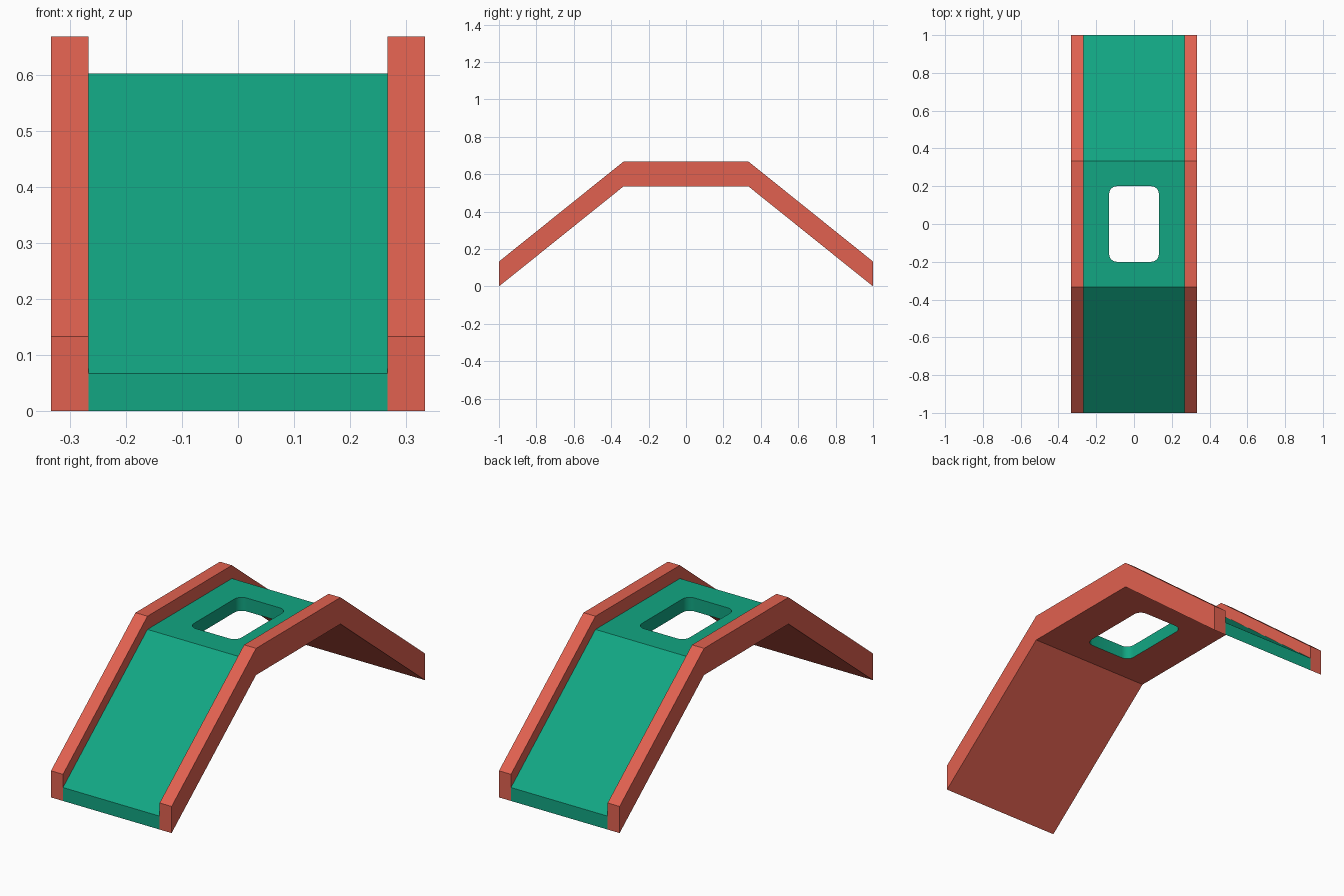
import bpy, bmesh

cube = bpy.data.objects.get("Cube")
if cube:
    bpy.data.objects.remove(cube, do_unlink=True)


def make_material(name, color):
    mat = bpy.data.materials.new(name)
    mat.use_nodes = True
    mat.diffuse_color = color
    mat.node_tree.nodes["Principled BSDF"].inputs["Base Color"].default_value = color
    return mat


green = make_material("green", (0.006, 0.38, 0.225, 1))
red = make_material("coral red", (0.75, 0.12, 0.08, 1))

HALF, FLAT, RISE = 1.0, 1 / 3, 0.535     # half length, half platform, underside height
OUTER, INNER = 1 / 3, 0.267              # rail outer and inner x


def finish(name, bm, mats):
    bmesh.ops.recalc_face_normals(bm, faces=bm.faces)
    mesh = bpy.data.meshes.new(name)
    bm.to_mesh(mesh)
    bm.free()
    obj = bpy.data.objects.new(name, mesh)
    bpy.context.collection.objects.link(obj)
    for mat in mats:
        mesh.materials.append(mat)
    return obj


def arch(name, x0, x1, thick, mats):
    """Ramp, platform, ramp: a bent strip of constant vertical thickness."""
    path = [(-HALF, 0), (-FLAT, RISE), (FLAT, RISE), (HALF, 0)]
    outline = path + [(y, z + thick) for y, z in reversed(path)]
    bm = bmesh.new()
    face = bm.faces.new([bm.verts.new((x0, y, z)) for y, z in outline])
    ext = bmesh.ops.extrude_face_region(bm, geom=[face])
    moved = [g for g in ext["geom"] if isinstance(g, bmesh.types.BMVert)]
    bmesh.ops.translate(bm, verts=moved, vec=(x1 - x0, 0, 0))
    return finish(name, bm, mats)


# Side rails
arch("left_rail", INNER, OUTER, 0.133, [red])
arch("right_rail", -OUTER, -INNER, 0.133, [red])

# Deck: green on top and ends, red underneath
deck = arch("deck", -INNER, INNER, 0.067, [green, red])
for poly in deck.data.polygons:
    poly.material_index = 1 if poly.normal.z < -0.1 else 0

# Rounded opening through the platform
bm = bmesh.new()
bmesh.ops.create_cube(bm, size=1)
bmesh.ops.scale(bm, verts=bm.verts, vec=(0.263, 0.4, 0.4))
bmesh.ops.translate(bm, verts=bm.verts, vec=(0, 0, RISE))
upright = [e for e in bm.edges if abs(e.verts[0].co.z - e.verts[1].co.z) > 0.1]
bmesh.ops.bevel(bm, geom=upright, offset=0.04, segments=6, profile=0.5, affect='EDGES')
cutter = finish("opening_cutter", bm, [green])
cutter.hide_render = True

cut = deck.modifiers.new("opening", 'BOOLEAN')
cut.operation = 'DIFFERENCE'
cut.solver = 'EXACT'
cut.object = cutter
bpy.ops.object.select_all(action='DESELECT')
bpy.context.view_layer.objects.active = deck
deck.select_set(True)
bpy.ops.object.modifier_apply(modifier=cut.name)
bpy.data.objects.remove(cutter, do_unlink=True)
bpy.ops.object.shade_smooth_by_angle()
